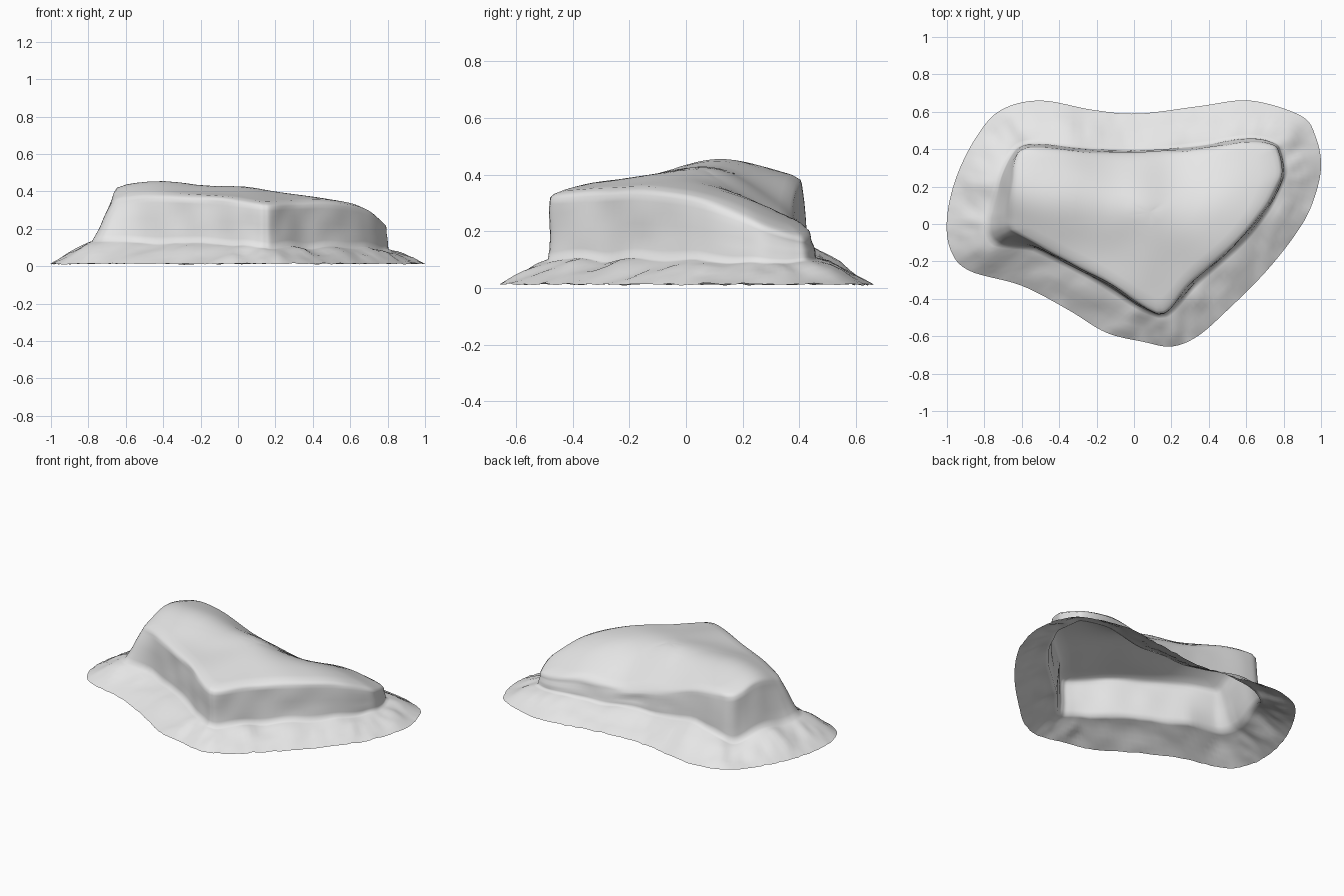
import bpy, bmesh
from math import exp
from mathutils import Vector, noise

cube = bpy.data.objects.get("Cube")
if cube:
    bpy.data.objects.remove(cube, do_unlink=True)

# Matching outline points: ground edge, then plateau rim
ground = [(1, .3), (.97, .47), (.89, .58), (.62, .66), (.35, .63), (.02, .59),
          (-.22, .61), (-.5, .66), (-.71, .61), (-.84, .47), (-.95, .25), (-1, .03),
          (-.98, -.14), (-.88, -.25), (-.6, -.33), (-.35, -.46), (-.15, -.58), (.05, -.63),
          (.2, -.655), (.34, -.6), (.5, -.46), (.7, -.26), (.86, -.06), (.95, .1)]
rim = [(.79, .28), (.775, .38), (.74, .425), (.6, .445), (.4, .41), (.1, .38),
       (-.2, .385), (-.5, .41), (-.6, .4), (-.64, .33), (-.66, .2), (-.67, .05),
       (-.67, -.02), (-.62, -.06), (-.43, -.16), (-.2, -.28), (.02, -.42), (.1, -.465),
       (.14, -.475), (.19, -.45), (.32, -.3), (.55, -.1), (.69, .07), (.76, .2)]

# Plateau heights at a few spots
spots = [(-.61, .38, .4), (-.5, .12, .45), (-.66, -.02, .37), (-.4, -.14, .395),
         (-.1, -.32, .375), (.15, -.46, .345), (-.2, .08, .43), (.05, -.1, .405),
         (.03, .38, .25), (.27, .39, .22), (.3, 0, .385), (.35, .24, .3),
         (.35, -.25, .355), (.58, -.06, .345), (.73, .15, .29), (.78, .35, .21),
         (.6, .43, .21), (-.17, .38, .3), (-.4, .37, .38), (0, .22, .37), (.6, .2, .31),
         (-.54, .28, .43), (-.3, .25, .42)]

STEPS = 8
CENTRE = Vector((.08, .06))


def smooth_outline(points):
    """Closed spline through the points."""
    pts = [Vector(p) for p in points]
    n, out = len(pts), []
    for i in range(n):
        a, b, c, d = (pts[(i + k - 1) % n] for k in range(4))
        for s in range(STEPS):
            t = s / STEPS
            out.append(.5 * (2 * b + (c - a) * t + (2 * a - 5 * b + 4 * c - d) * t ** 2
                             + (3 * b - a - 3 * c + d) * t ** 3))
    return out


def blend(p, values):
    """Soft weighted average of the values held at the spots."""
    weights = [exp(-((p.x - x) ** 2 + (p.y - y) ** 2) / .045) for x, y, _ in spots]
    return sum(w * v for w, v in zip(weights, values)) / sum(weights)


# Adjust the held values until the blended surface passes near every spot
held = [z for _, _, z in spots]
for _ in range(12):
    held = [h + z - blend(Vector((x, y)), held) for h, (x, y, z) in zip(held, spots)]


def top_height(p):
    return blend(p, held)


def rough(p, z, scale, amount):
    return noise.noise(Vector((p.x * scale, p.y * scale, z * scale + 3))) * amount


def clamp(v):
    return min(max(v, 0), 1)


def foot_share(p):
    """How far the wall foot spreads outwards; wider at the sloping end."""
    return .07 + .26 * clamp((-p.x - .52) / .12) * clamp((.45 - p.y) / .4)


def foot_height(p):
    """Skirt height at the wall, with a bank behind and a dip at the corner."""
    bank = .04 * exp(-(p - Vector((-.33, .42))).length_squared / .02)
    dip = .04 * exp(-(p - Vector((-.64, .42))).length_squared / .01)
    return .115 - .025 * p.x + bank - dip + rough(p, 0, 5, .025)


outer, edge = smooth_outline(ground), smooth_outline(rim)
feet = [r.lerp(g, foot_share(r)) for r, g in zip(edge, outer)]
foot_z = [foot_height(f) for f in feet]
rings = []

# Sloping skirt, from the ragged ground edge up to the wall foot
for t in (0, .15, .3, .45, .6, .75, .9, 1):
    ring = []
    for g, f, fz in zip(outer, feet, foot_z):
        p = g.lerp(f, t)
        bumps = 4 * t * (1 - t)
        z = .013 + (fz - .013) * (1 - (1 - t) ** 1.2)
        z += bumps * (rough(p, 0, 7, .016) + rough(p, 1, 16, .01))
        if t == 0:
            z += rough(p, 0, 25, .008)
        ring.append((p.x, p.y, max(z, 0)))
    rings.append(ring)

# Steep wall with a rounded upper lip
for t in (.15, .35, .55, .75, .9, 1):
    ring = []
    for f, r, fz in zip(feet, edge, foot_z):
        p = f.lerp(r, t)
        p += (p - CENTRE).normalized() * rough(p, t * .3, 6, .012)
        ring.append((p.x, p.y, fz + (top_height(r) - .025 - fz) * t))
    rings.append(ring)

# Plateau top, closing in towards the centre
for t in (.98, .95, .91, .84, .75, .64, .52, .4, .28, .16, .06):
    ring = []
    for r in edge:
        p = CENTRE.lerp(r, t)
        z = top_height(p) - .012 * clamp((t - .9) / .08) + rough(p, 0, 5, .004)
        ring.append((p.x, p.y, z))
    rings.append(ring)

bm = bmesh.new()
loops = [[bm.verts.new(co) for co in ring] for ring in rings]
count = len(outer)
for low, high in zip(loops, loops[1:]):
    for i in range(count):
        j = (i + 1) % count
        bm.faces.new((low[i], low[j], high[j], high[i]))
tip = bm.verts.new((*CENTRE, top_height(CENTRE)))
for i in range(count):
    bm.faces.new((loops[-1][i], loops[-1][(i + 1) % count], tip))
for face in bm.faces:
    face.smooth = True

mesh = bpy.data.meshes.new("rock_plateau")
bm.to_mesh(mesh)
bm.free()
rock = bpy.data.objects.new("rock_plateau", mesh)
bpy.context.collection.objects.link(rock)

# Plain stone material
stone = bpy.data.materials.new("light_grey_stone")
stone.use_nodes = True
colour = (.8, .8, .8, 1)
stone.diffuse_color = colour
for node in stone.node_tree.nodes:
    if node.type == "BSDF_PRINCIPLED":
        node.inputs["Base Color"].default_value = colour
mesh.materials.append(stone)
